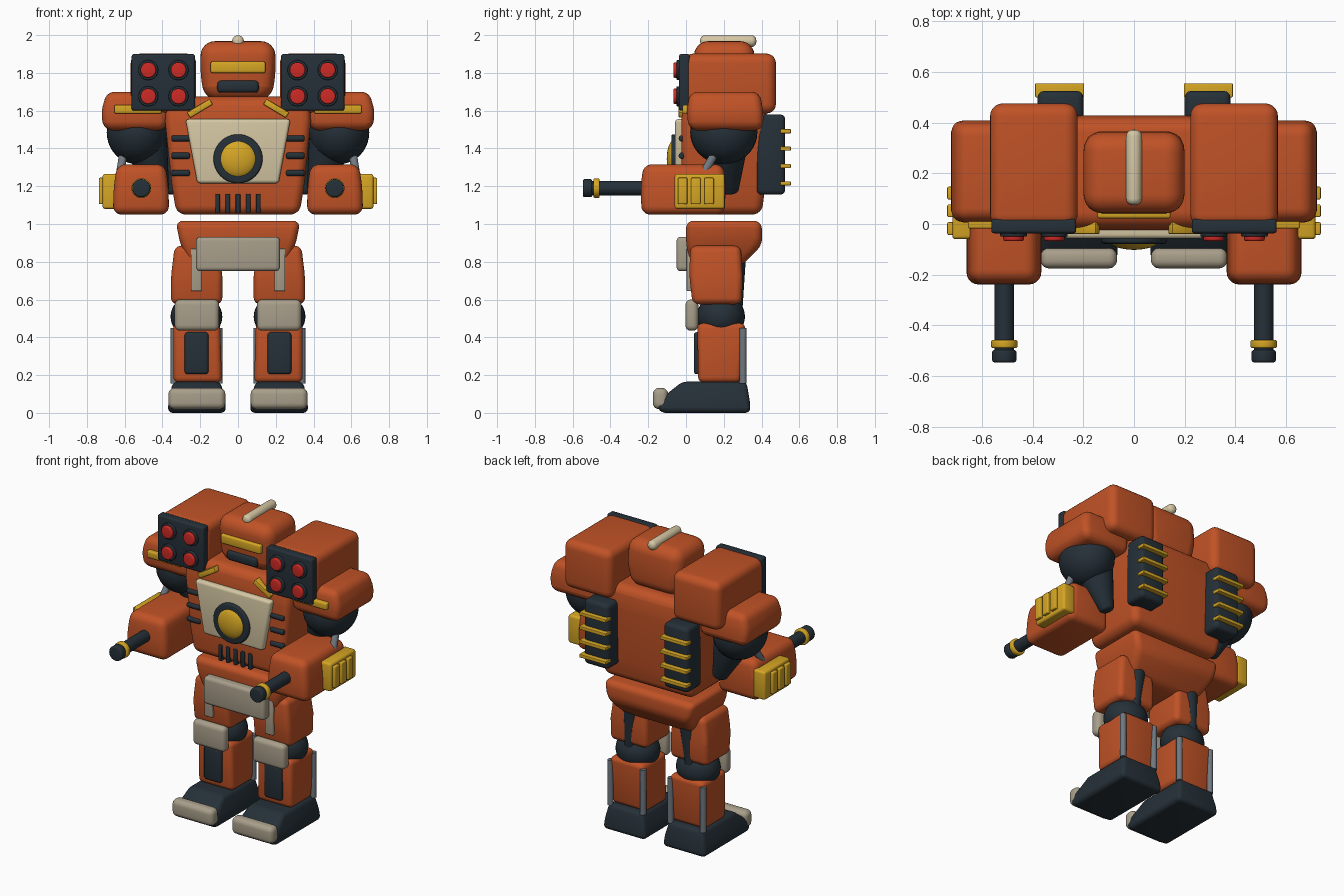
import bpy, bmesh, math
from mathutils import Vector, Matrix

if "Cube" in bpy.data.objects:
    bpy.data.objects.remove(bpy.data.objects["Cube"])


def lin(c):
    c /= 255
    return c / 12.92 if c <= 0.04045 else ((c + 0.055) / 1.055) ** 2.4


def material(name, r, g, b):
    m = bpy.data.materials.new(name)
    m.diffuse_color = (lin(r), lin(g), lin(b), 1)
    m.use_nodes = True
    m.node_tree.nodes["Principled BSDF"].inputs["Base Color"].default_value = m.diffuse_color
    return m


ORANGE = material("burnt_orange", 192, 82, 38)
DARK = material("dark_slate", 37, 48, 56)
YELLOW = material("yellow", 214, 166, 36)
CREAM = material("cream", 214, 200, 164)
STONE = material("warm_grey", 168, 158, 138)
STEEL = material("steel", 112, 120, 128)
RED = material("red", 205, 42, 36)


def finish(name, bm, mat, mirror):
    """Turn a bmesh into an object, plus its copy on the -x side."""
    for side in ((1, -1) if mirror else (1,)):
        b = bm.copy()
        if side < 0:
            bmesh.ops.scale(b, vec=(-1, 1, 1), verts=b.verts)
        bmesh.ops.recalc_face_normals(b, faces=b.faces)
        label = name + (("_left" if side > 0 else "_right") if mirror else "")
        me = bpy.data.meshes.new(label)
        b.to_mesh(me)
        b.free()
        me.shade_smooth()
        me.set_sharp_from_angle(angle=math.radians(35))
        me.materials.append(mat)
        bpy.context.collection.objects.link(bpy.data.objects.new(label, me))
    bm.free()


def round_edges(bm, width, seg, limit):
    bmesh.ops.recalc_face_normals(bm, faces=bm.faces)
    edges = [e for e in bm.edges if e.calc_face_angle(0) > limit]
    if width > 0:
        bmesh.ops.bevel(bm, geom=edges, offset=width, segments=seg, profile=0.5,
                        affect='EDGES', clamp_overlap=True)


def loft(name, mat, levels, bevel=0.02, mirror=True, seg=4):
    """Rounded block through rectangles (z, x0, x1, y0, y1)."""
    bm = bmesh.new()
    rings = [[bm.verts.new(p) for p in ((x0, y0, z), (x1, y0, z), (x1, y1, z), (x0, y1, z))]
             for z, x0, x1, y0, y1 in levels]
    bm.faces.new(rings[0])
    bm.faces.new(rings[-1])
    for a, b in zip(rings, rings[1:]):
        for i in range(4):
            j = (i + 1) % 4
            bm.faces.new((a[i], a[j], b[j], b[i]))
    round_edges(bm, bevel, seg, 0.12)
    finish(name, bm, mat, mirror)


def box(name, mat, x, y, z, bevel=0.01, mirror=True, seg=3):
    loft(name, mat, [(z[0], *x, *y), (z[1], *x, *y)], bevel, mirror, seg)


def rod(name, mat, a, b, r1, r2=None, bevel=0.0, mirror=True, sides=32):
    """Cylinder or cone from point a to point b."""
    a, b = Vector(a), Vector(b)
    d = b - a
    bm = bmesh.new()
    bmesh.ops.create_cone(bm, cap_ends=True, segments=sides, radius1=r1,
                          radius2=r1 if r2 is None else r2, depth=d.length)
    round_edges(bm, bevel, 4, 0.9)
    turn = Vector((0, 0, 1)).rotation_difference(d).to_matrix().to_4x4()
    bmesh.ops.transform(bm, matrix=Matrix.Translation((a + b) / 2) @ turn, verts=bm.verts)
    finish(name, bm, mat, mirror)


def ball(name, mat, c, r, mirror=True):
    bm = bmesh.new()
    bmesh.ops.create_uvsphere(bm, u_segments=32, v_segments=20, radius=1)
    bmesh.ops.transform(bm, matrix=Matrix.Translation(c) @ Matrix.Diagonal((*r, 1)), verts=bm.verts)
    finish(name, bm, mat, mirror)


# Head
loft("head", ORANGE, [(1.655, -.175, .175, .06, .36), (1.80, -.202, .202, .04, .366),
                      (1.968, -.195, .195, .045, .36)], .075, False, 6)
box("visor", YELLOW, (-.145, .145), (.022, .08), (1.80, 1.86), .01, False)
box("mouth_grille", DARK, (-.11, .11), (.03, .10), (1.695, 1.76), .02, False)
rod("head_crest", CREAM, (0, .075, 1.968), (0, .372, 1.968), .031, bevel=.025, mirror=False)

# Torso
loft("torso", ORANGE, [(1.05, -.325, .325, -.02, .40), (1.20, -.35, .35, -.025, .42),
                       (1.58, -.39, .39, -.025, .43), (1.675, -.37, .37, .0, .41)], .07, False, 6)
loft("chest_plate", CREAM, [(1.215, -.215, .215, -.058, .02),
                            (1.555, -.278, .278, -.058, .02)], .018, False)
rod("reactor_ring", DARK, (0, 0, 1.345), (0, -.078, 1.345), .13, bevel=.012, mirror=False, sides=48)
ball("reactor_core", YELLOW, (0, -.06, 1.345), (.102, .042, .102), False)
for i in range(3):
    z = 1.27 + .0915 * i
    rod(f"side_slot_{i}", DARK, (.255, -.022, z), (.352, -.022, z), .017, bevel=.01, sides=16)
for i in range(5):
    x = (i - 2) * .054
    box(f"belly_vent_{i}", DARK, (x - .012, x + .012), (-.035, .04), (1.057, 1.16), .005, False)

# Slanted collar strips
bm = bmesh.new()
bmesh.ops.create_cube(bm, size=1)
bmesh.ops.scale(bm, vec=(.14, .05, .034), verts=bm.verts)
round_edges(bm, .006, 2, .5)
bmesh.ops.transform(bm, matrix=Matrix.Translation((.202, -.015, 1.612)) @ Matrix.Rotation(math.radians(31), 4, 'Y'),
                    verts=bm.verts)
finish("collar_strip", bm, YELLOW, True)

# Back packs with cooling fins
box("back_pack", DARK, (.20, .38), (.375, .525), (1.155, 1.58), .025)
for i in range(4):
    z = 1.215 + .092 * i
    box(f"cooling_fin_{i}", YELLOW, (.197, .39), (.50, .555), (z - .011, z + .011), .004)

# Missile pods
box("missile_pod", ORANGE, (.222, .568), (-.012, .476), (1.585, 1.902), .05, seg=5)
box("pod_face", DARK, (.228, .563), (-.037, .02), (1.60, 1.90), .012)
for i, x in enumerate((.315, .475)):
    for j, z in enumerate((1.676, 1.815)):
        rod(f"missile_collar_{i}{j}", DARK, (x, -.02, z), (x, -.05, z), .053, bevel=.005)
        rod(f"missile_{i}{j}", RED, (x, -.03, z), (x, -.067, z), .041, bevel=.008)

# Shoulders
loft("shoulder_pad", ORANGE, [(1.495, .385, .705, .02, .405), (1.58, .365, .728, .002, .412),
                              (1.70, .39, .695, .02, .39)], .05, seg=5)
box("shoulder_strip", YELLOW, (.405, .655), (-.018, .05), (1.585, 1.63), .008)
ball("shoulder_joint", DARK, (.535, .20, 1.485), (.16, .178, .168))

# Arms
rod("upper_arm", DARK, (.49, .21, 1.42), (.405, .235, 1.165), .12, .042, bevel=.015)
rod("elbow_piston", STEEL, (.60, .18, 1.42), (.622, .10, 1.28), .022, sides=16)
loft("forearm", ORANGE, [(1.05, .365, .662, -.235, .205), (1.20, .368, .658, -.24, .21),
                         (1.316, .385, .64, -.225, .20)], .045, seg=5)
box("forearm_panel", YELLOW, (.63, .717), (-.06, .205), (1.08, 1.265), .014)
for i in range(3):
    y = -.018 + .07 * i
    box(f"panel_rib_{i}", YELLOW, (.70, .737), (y - .025, y + .025), (1.105, 1.245), .006)

# Gun barrels
rod("gun_barrel", DARK, (.512, -.20, 1.19), (.512, -.50, 1.19), .038)
rod("barrel_ring", YELLOW, (.512, -.457, 1.19), (.512, -.49, 1.19), .052, bevel=.008)
rod("muzzle", DARK, (.512, -.497, 1.19), (.512, -.546, 1.19), .048, bevel=.01)

# Pelvis
loft("pelvis", ORANGE, [(.765, -.25, .25, .03, .28), (.89, -.305, .305, .0, .405),
                        (1.017, -.33, .33, .0, .40)], .04, False, 5)
box("pelvis_plate", STONE, (-.222, .222), (-.05, .03), (.75, .932), .022, False, 4)

# Legs
loft("thigh", ORANGE, [(.575, .083, .355, .035, .295), (.72, .083, .355, .018, .30),
                       (.885, .10, .335, .022, .29)], .035, seg=5)
box("thigh_strip", STONE, (.192, .25), (.003, .04), (.645, .87), .005)
rod("hamstring", DARK, (.20, .26, .86), (.22, .265, .56), .06, .035)
ball("knee_joint", DARK, (.22, .185, .51), (.137, .127, .12))
box("knee_pad", STONE, (.10, .335), (-.003, .065), (.435, .60), .028, seg=4)
loft("shin", ORANGE, [(.16, .085, .342, .065, .29), (.475, .095, .342, .06, .315)], .03, seg=4)
box("shin_plate", DARK, (.157, .282), (.042, .09), (.205, .427), .014)
for i, x in enumerate((.10, .338)):
    rod(f"shin_piston_{i}", STEEL, (x, .302, .155), (x, .302, .45), .019, sides=16)

# Feet
loft("foot", DARK, [(0, .065, .37, -.13, .34), (.05, .065, .37, -.165, .34),
                    (.165, .092, .345, -.02, .32)], .025, seg=4)
box("toe_cap", STONE, (.067, .368), (-.175, -.095), (.02, .132), .032, seg=5)
